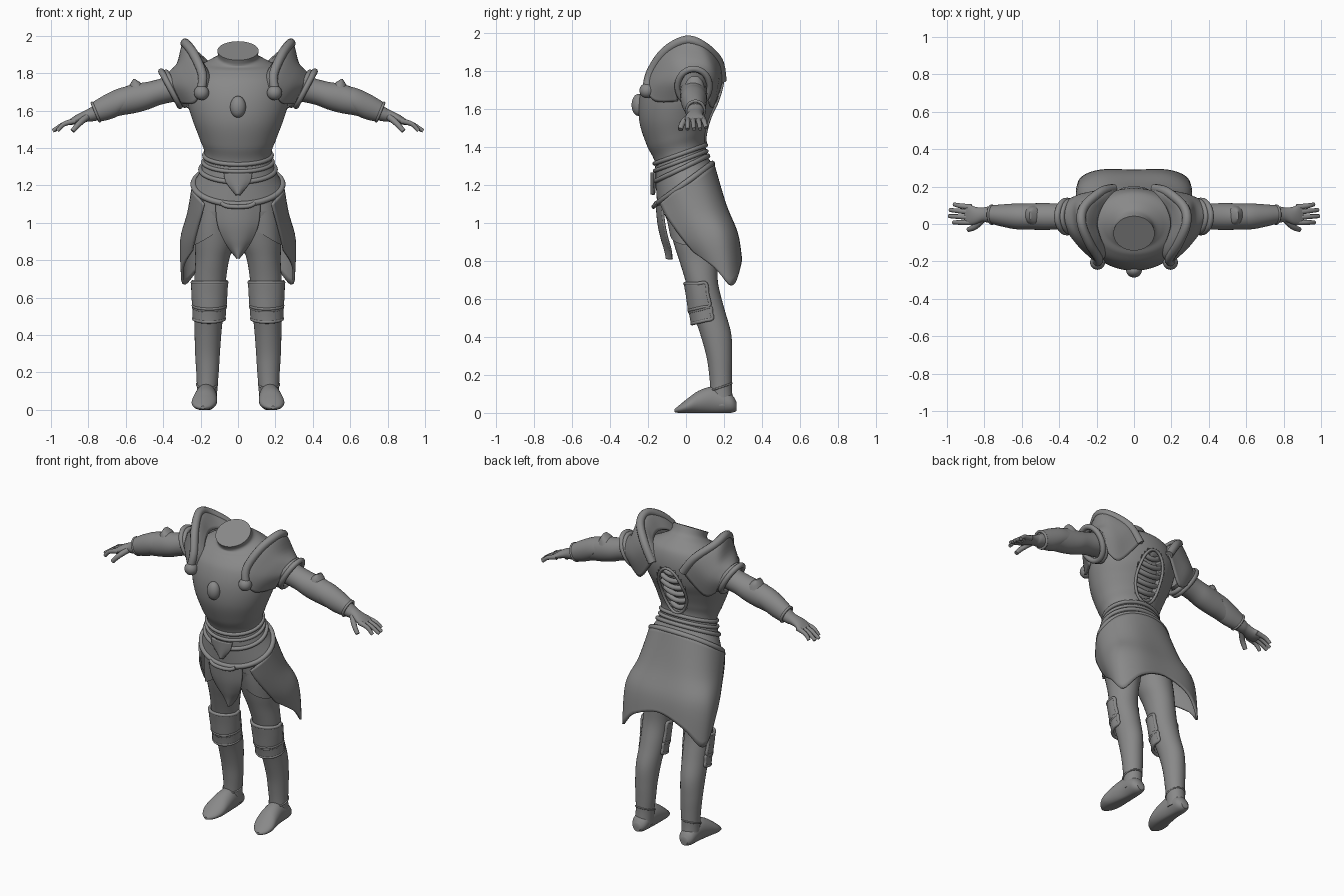
import bpy, bmesh, math
from mathutils import Vector, Matrix
from mathutils.bvhtree import BVHTree

if "Cube" in bpy.data.objects:
    bpy.data.objects.remove(bpy.data.objects["Cube"])

steel = bpy.data.materials.new("grey_steel")
steel.use_nodes = True
GREY = (0.25, 0.25, 0.25, 1)
steel.diffuse_color = GREY
steel.node_tree.nodes["Principled BSDF"].inputs["Base Color"].default_value = GREY


def spline(pts, k=5, closed=False):
    """Smooth curve through points of any dimension."""
    p = [Vector(q) for q in pts]
    n, out = len(p), []
    for i in range(n if closed else n - 1):
        idx = [i - 1, i, i + 1, i + 2]
        a, b, c, d = [p[j % n] if closed else p[min(max(j, 0), n - 1)] for j in idx]
        for s in range(k):
            t = s / k
            out.append(0.5 * (2 * b + (c - a) * t + (2 * a - 5 * b + 4 * c - d) * t ** 2
                              + (3 * b - a - 3 * c + d) * t ** 3))
    return out if closed else out + [p[-1]]


def finish(obj, mirror=False, thick=0):
    """Material, shading and the common modifiers."""
    obj.data.materials.append(steel)
    bpy.ops.object.select_all(action='DESELECT')
    obj.select_set(True)
    bpy.context.view_layer.objects.active = obj
    bpy.ops.object.shade_smooth_by_angle(angle=math.radians(40))
    if thick:
        m = obj.modifiers.new("Thickness", 'SOLIDIFY')
        m.thickness, m.offset = thick, 0
    if mirror:
        obj.modifiers.new("Mirror", 'MIRROR')


def from_bmesh(name, bm, mirror=False, thick=0):
    bmesh.ops.recalc_face_normals(bm, faces=bm.faces)
    me = bpy.data.meshes.new(name)
    bm.to_mesh(me)
    bm.free()
    obj = bpy.data.objects.new(name, me)
    bpy.context.collection.objects.link(obj)
    finish(obj, mirror, thick)


def skin(rows, closed):
    """Quads between rows of points, capped when the rows are rings."""
    bm = bmesh.new()
    vs = [[bm.verts.new(p) for p in r] for r in rows]
    n = len(vs[0])
    for a, b in zip(vs, vs[1:]):
        for i in range(n if closed else n - 1):
            j = (i + 1) % n
            bm.faces.new((a[i], a[j], b[j], b[i]))
    if closed:
        bm.faces.new(vs[0])
        bm.faces.new(vs[-1])
    return bm


def around(ring, angles):
    c, u, v = Vector(ring[0:3]), Vector(ring[3:6]), Vector(ring[6:9])
    return [c + u * math.cos(a) + v * math.sin(a) for a in angles]


def turn(n):
    return [math.tau * i / n for i in range(n)]


def loft_bm(rings, n=32, k=5):
    return skin([around(r, turn(n)) for r in spline(rings, k)], True)


def loft(name, rings, mirror=False, n=32, k=5):
    from_bmesh(name, loft_bm(rings, n, k), mirror)


def sheet(name, rows, mirror=False, thick=0.012, k=5):
    rows = [spline(r, k) for r in rows]
    cols = [spline(c, k) for c in zip(*rows)]
    from_bmesh(name, skin(cols, False), mirror, thick)


def tube(name, pts, r, mirror=False, closed=False, tip=1.0, k=5):
    pts = spline(pts, k, closed)
    cu = bpy.data.curves.new(name, 'CURVE')
    cu.dimensions, cu.bevel_depth, cu.bevel_resolution = '3D', r, 3
    cu.use_fill_caps = True
    sp = cu.splines.new('POLY')
    sp.points.add(len(pts) - 1)
    sp.use_cyclic_u = closed
    for i, p in enumerate(pts):
        sp.points[i].co = (*p, 1)
        sp.points[i].radius = 1 + (tip - 1) * i / len(pts)
    obj = bpy.data.objects.new(name, cu)
    bpy.context.collection.objects.link(obj)
    bpy.ops.object.select_all(action='DESELECT')
    obj.select_set(True)
    bpy.context.view_layer.objects.active = obj
    bpy.ops.object.convert(target='MESH')
    finish(bpy.context.view_layer.objects.active, mirror)


def hoop(name, ring, r, mirror=False):
    tube(name, around(ring, turn(32)), r, mirror, True, k=2)


def ball(name, at, size, mirror=False):
    bm = bmesh.new()
    bmesh.ops.create_uvsphere(bm, u_segments=24, v_segments=16, radius=1,
                              matrix=Matrix.Translation(at) @ Matrix.Diagonal((*size, 1)))
    from_bmesh(name, bm, mirror)


# Rings across each axis
def rz(x, y, z, rx, ry, tilt=0.0, side=0.0):
    return (x, y, z, rx, 0, rx * side, 0, ry, ry * tilt)


def rx(x, y, z, h, d, lean=0.0):
    return (x, y, z, lean, 0, h, 0, d, 0)


def ry(x, y, z, w, h):
    return (x, y, z, w, 0, 0, 0, 0, h)


# Torso with a hollow in the back and a neck cut sloping forward
bm = loft_bm([rz(0, .01, .95, .08, .08), rz(0, .01, 1.05, .18, .125), rz(0, -.005, 1.2, .2, .14, .3),
              rz(0, -.03, 1.36, .178, .132, .36), rz(0, -.045, 1.45, .205, .162, .25),
              rz(0, -.05, 1.55, .243, .195, .1), rz(0, -.034, 1.65, .272, .212),
              rz(0, -.012, 1.75, .28, .204), rz(0, .002, 1.825, .23, .17, .1),
              rz(0, -.008, 1.862, .16, .125, .25), rz(0, -.03, 1.885, .112, .1, .4),
              rz(0, -.05, 1.92, .11, .092, .55)], n=96, k=8)
tree = BVHTree.FromBMesh(bm)


def back_y(x, z):
    return tree.ray_cast(Vector((x, 1, z)), Vector((0, -1, 0)))[0].y


HX, HZ, MID = .09, .16, 1.58
for v in bm.verts:
    if v.co.y > 0 and (v.co.x / HX) ** 2 + ((v.co.z - MID) / HZ) ** 2 < 1:
        v.co.y -= .045
from_bmesh("torso", bm)
rim = [(HX * math.cos(a), MID + HZ * math.sin(a)) for a in turn(20)]
tube("back_opening_rim", [(x, back_y(x, z), z) for x, z in rim], .009, closed=True)
for i in range(6):
    z = MID + HZ * (i - 2.5) / 3.2
    w = HX * math.sqrt(1 - ((z - MID) / HZ) ** 2)
    tube(f"back_rib_{i + 1}", [(w * s, back_y(w * s, z) - .03, z + .02 * s * s - .008)
                               for s in (-1, -.5, 0, .5, 1)], .016)
ball("chest_gem", (0, -.25, 1.62), (.042, .036, .058))

# Shoulder armour
crest = [(.2, -.205, 1.7), (.19, -.185, 1.79), (.235, -.11, 1.9), (.28, 0, 1.96), (.268, .09, 1.93),
         (.18, .17, 1.85), (.11, .19, 1.75)]
inner = [(.17, -.18, 1.69), (.15, -.15, 1.77), (.18, -.08, 1.84), (.2, 0, 1.86), (.18, .08, 1.85),
         (.13, .14, 1.82), (.09, .16, 1.74)]
dome = [(.235, -.16, 1.64), (.27, -.14, 1.74), (.312, -.06, 1.83), (.322, .03, 1.85), (.315, .12, 1.82),
        (.27, .16, 1.74), (.225, .14, 1.61)]
cuff = [(.3, -.045, 1.64), (.345, -.05, 1.73), (.36, -.01, 1.785), (.37, .04, 1.8), (.365, .09, 1.785),
        (.345, .13, 1.73), (.3, .12, 1.64)]
sheet("shoulder_plates", [inner, crest, dome, cuff], True)
tube("shoulder_crests", crest, .025, True)
ball("shoulder_knobs", (.195, -.205, 1.695), (.04, .04, .04), True)
hoop("upper_arm_cuffs", rx(.36, .04, 1.717, .092, .084, .05), .017, True)
hoop("inner_arm_cuffs", rx(.335, .04, 1.717, .088, .084, .05), .015, True)

# Arms, bracers and hands
loft("arms", [rx(.27, .04, 1.74, .08, .08), rx(.4, .04, 1.705, .07, .07), rx(.48, .04, 1.68, .074, .072),
              rx(.55, .04, 1.665, .078, .07), rx(.62, .04, 1.648, .073, .067), rx(.7, .045, 1.615, .058, .055),
              rx(.78, .05, 1.582, .04, .043), rx(.81, .05, 1.572, .032, .038), rx(.85, .045, 1.558, .027, .047),
              rx(.88, .05, 1.546, .021, .055), rx(.905, .05, 1.535, .013, .05)], True)
loft("bracers", [rx(.59, .04, 1.658, .076, .069, -.04), rx(.64, .041, 1.644, .077, .068, -.01),
                 rx(.7, .045, 1.618, .066, .06, .012), rx(.76, .05, 1.592, .051, .05, .02)], True)
hoop("wrist_bands", rx(.76, .05, 1.592, .048, .047, .02), .008, True)
loft("elbow_spikes", [rz(.535, .045, 1.71, .06, .055), rz(.545, .045, 1.745, .03, .042),
                      rz(.555, .045, 1.768, .005, .02)], True, 16)
for i, tip in enumerate([(.962, .105, 1.5), (.985, .075, 1.492), (.99, .042, 1.492), (.965, .008, 1.492)]):
    y = .09 - .027 * i
    tube(f"fingers_{i + 1}", [(.87, y, 1.545), (.93, (y + tip[1]) / 2, 1.528), tip], .016, True, tip=.6)
tube("thumbs", [(.81, .025, 1.565), (.85, -.015, 1.53), (.885, -.03, 1.49)], .019, True, tip=.65)

# Waist belts and hip guard
loft("hip_guard", [rz(0, -.03, 1.345, .18, .132, .36), rz(0, -.022, 1.28, .2, .137, .5),
                   rz(0, -.008, 1.205, .235, .144, .73)], n=48)
hoop("waist_belt", rz(0, -.03, 1.36, .18, .134, .36), .012)
hoop("lower_waist_belt", rz(0, -.028, 1.325, .186, .136, .38), .011)
hoop("middle_belt", rz(0, -.024, 1.285, .2, .139, .48), .013)
hoop("hip_belt", rz(0, -.008, 1.205, .238, .145, .73), .016)
sheet("buckle", [[(w * s, -.179 + .015 * s * s, z) for s in (-1, -.5, 0, .5, 1)]
                 for z, w in ((1.265, .075), (1.215, .06), (1.15, .006))], thick=.014)
tube("belt_notch", [(-.09, -.155, 1.105), (-.06, -.165, 1.09), (0, -.17, 1.085), (.06, -.165, 1.09),
                    (.09, -.155, 1.105)], .012)

# Front tabard
sheet("tabard", [[(w * s, y + .03 * s * s, z) for s in (-1, -.5, 0, .5, 1)] for z, w, y in
                 ((1.11, .12, -.155), (1.0, .11, -.145), (.92, .08, -.128), (.86, .043, -.11), (.81, .002, -.1))])

# Long back skirt, swept to a point at each side
half = [[(0, .14, 1.32), (.13, .118, 1.3), (.215, .06, 1.25), (.24, -.04, 1.18), (.18, -.135, 1.1)],
        [(0, .205, 1.1), (.15, .195, 1.09), (.245, .13, 1.07), (.262, .02, 1.05), (.2, -.1, 1.03)],
        [(0, .265, .95), (.18, .26, .94), (.29, .2, .92), (.295, .1, .9), (.23, -.02, .92)],
        [(0, .285, .84), (.18, .285, .78), (.285, .24, .67), (.293, .15, .765), (.243, .04, .85)]]
sheet("back_skirt", [[(-x, y, z) for x, y, z in r[:0:-1]] + r for r in half])

# Legs with thigh cloth
loft("legs", [rz(.115, .01, 1.06, .1, .12), rz(.125, .045, .9, .105, .112), rz(.138, .065, .8, .09, .1),
              rz(.15, .085, .68, .084, .084), rz(.153, .115, .55, .078, .086), rz(.16, .155, .42, .072, .082),
              rz(.163, .175, .3, .066, .068), rz(.163, .182, .2, .06, .06), rz(.165, .185, .12, .055, .057),
              rz(.168, .19, .04, .055, .06)], True)
loft("thigh_cloth", [rz(.115, .005, 1.12, .105, .12), rz(.122, .02, 1.03, .11, .12, .1, -.4),
                     rz(.124, .035, .955, .11, .12, .1, -.65)], True)

# Knee guards: two front plates with raised edges
sweep = [math.pi * (.9 + 1.2 * i / 8) for i in range(9)]
for name, rings in (("upper", [rz(.152, .078, .68, .092, .083), rz(.153, .088, .62, .09, .081, .1),
                               rz(.153, .098, .56, .086, .081, .25)]),
                    ("lower", [rz(.153, .102, .55, .084, .081, .25), rz(.154, .107, .52, .083, .08, .25),
                               rz(.155, .112, .49, .082, .08, .25)])):
    rows = [around(r, sweep) for r in rings]
    sheet(f"{name}_knee_plates", rows, True, .014)
    edge = rows[0] + [rows[1][-1]] + rows[2][::-1] + [rows[1][0]]
    tube(f"{name}_knee_edges", edge, .01, True, True)

# Shoes
bm = loft_bm([ry(.17, .265, .035, .025, .025), ry(.17, .235, .05, .05, .05), ry(.17, .15, .066, .056, .072),
              ry(.175, .07, .056, .064, .062), ry(.182, .01, .037, .066, .04), ry(.186, -.035, .02, .045, .021),
              ry(.188, -.06, .012, .012, .008)])
for v in bm.verts:
    v.co.z = max(v.co.z, 0)
from_bmesh("shoes", bm, True)
hoop("ankle_bands", rz(.166, .183, .135, .055, .058, .35), .005, True)
